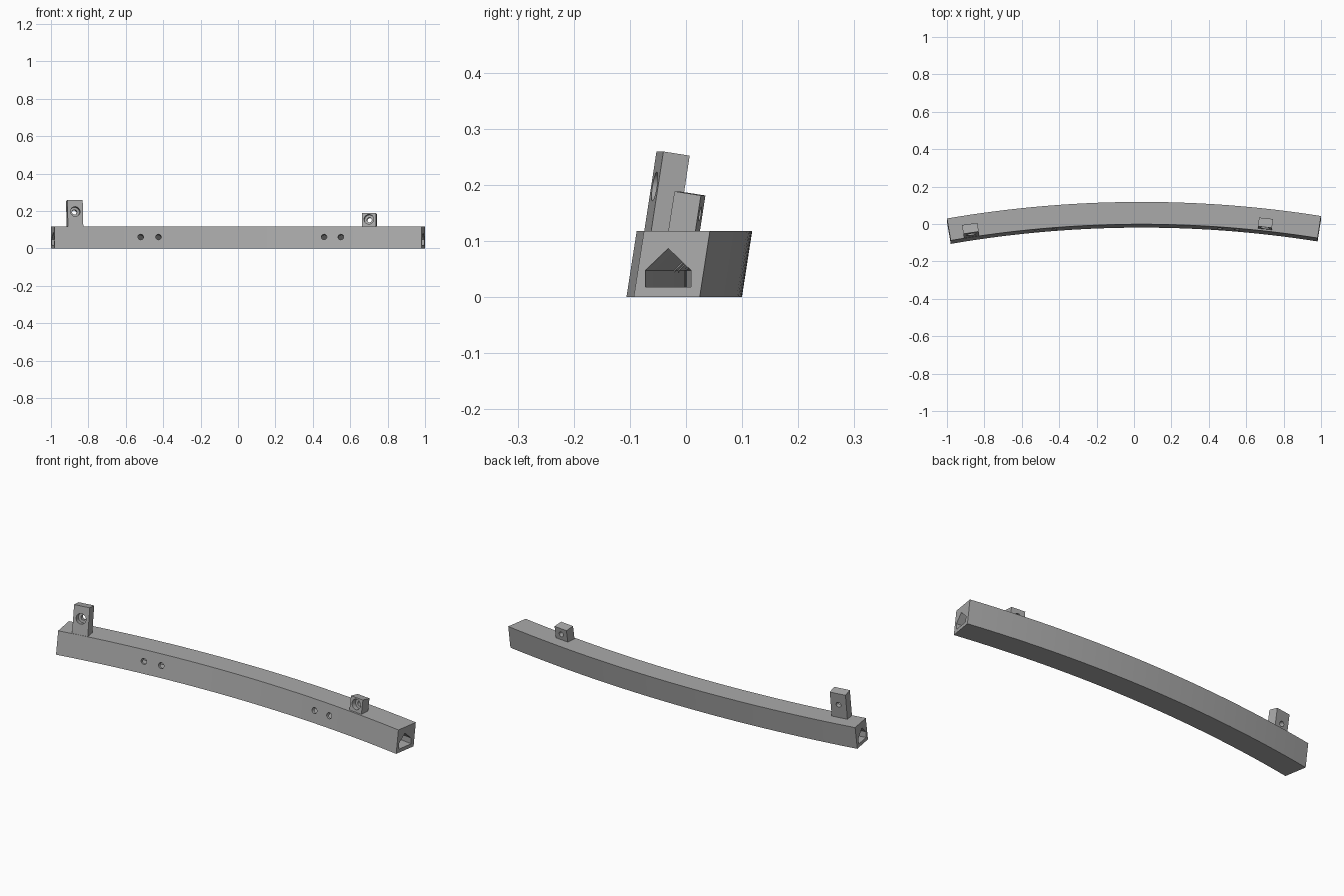
import bpy, bmesh, math
from mathutils import Matrix, Vector

if "Cube" in bpy.data.objects:
    bpy.data.objects.remove(bpy.data.objects["Cube"])

R = 6.15                      # radius of the upper back edge
CX, CY = 0.04, 0.118 - R      # centre of the bend
A0, A1 = -math.asin(1.04 / R), math.asin(0.96 / R)
H = 0.118                     # bar height
LEAN = 0.155                  # backward lean (tangent)

grey = bpy.data.materials.new("grey")
grey.diffuse_color = (0.40, 0.40, 0.40, 1)
grey.use_nodes = True
grey.node_tree.nodes["Principled BSDF"].inputs["Base Color"].default_value = grey.diffuse_color


def to_object(name, bm):
    bmesh.ops.recalc_face_normals(bm, faces=bm.faces)
    mesh = bpy.data.meshes.new(name)
    bm.to_mesh(mesh)
    bm.free()
    mesh.materials.append(grey)
    obj = bpy.data.objects.new(name, mesh)
    bpy.context.collection.objects.link(obj)
    return obj


def sweep(name, profile, a0, a1, steps):
    """Sweep (radial offset, y shift, z) points along the bend."""
    bm = bmesh.new()
    rings = []
    for i in range(steps + 1):
        a = a0 + (a1 - a0) * i / steps
        rings.append([bm.verts.new((CX + (R + r) * math.sin(a),
                                    CY + (R + r) * math.cos(a) + dy, z))
                      for r, dy, z in profile])
    n = len(profile)
    for p, q in zip(rings, rings[1:]):
        for j in range(n):
            k = (j + 1) % n
            bm.faces.new((p[j], p[k], q[k], q[j]))
    bm.faces.new(rings[0])
    bm.faces.new(rings[-1])
    return to_object(name, bm)


def cut(obj, cutter):
    bpy.context.view_layer.objects.active = obj
    mod = obj.modifiers.new("cut", 'BOOLEAN')
    mod.operation, mod.solver, mod.object = 'DIFFERENCE', 'EXACT', cutter
    bpy.ops.object.modifier_apply(modifier=mod.name)
    bpy.data.objects.remove(cutter)


def frame(loc, yaw):
    """Placement turned along the bend and leaning backward."""
    return (Matrix.Translation(loc) @ Matrix.Rotation(yaw, 4, 'Z')
            @ Matrix.Rotation(-math.atan(LEAN), 4, 'X'))


def drill(radius, y0, y1, z, place):
    """Round cutter running along local y from y0 to y1."""
    bm = bmesh.new()
    m = (place @ Matrix.Translation((0, (y0 + y1) / 2, z))
         @ Matrix.Rotation(math.pi / 2, 4, 'X'))
    bmesh.ops.create_cone(bm, cap_ends=True, segments=32, radius1=radius,
                          radius2=radius, depth=y1 - y0, matrix=m)
    return to_object("drill", bm)


def yaw_at(x):
    return -math.asin((x - CX) / R)


# Curved leaning bar with a house-shaped channel through it
low = -LEAN * H
bar = sweep("curved_bar", [(0, 0, H), (-0.119, 0, H), (-0.119, low, 0), (0, low, 0)],
            A0, A1, 32)
channel = sweep("channel", [(-0.116, 0, 0.018), (-0.034, 0, 0.018), (-0.034, 0, 0.048),
                            (-0.075, 0, 0.087), (-0.116, 0, 0.048)],
                A0 - 0.003, A1 + 0.003, 32)
cut(bar, channel)

# Small holes in the front wall
for x in (-0.52, -0.425, 0.46, 0.55):
    z = 0.061
    ri = R - 0.119
    y = CY + math.sqrt(ri ** 2 - (x - CX) ** 2) - LEAN * (H - z)
    cut(bar, drill(0.015, -0.03, 0.045, 0, frame((x, y, z), yaw_at(x))))

# Upright lugs with a counterbored hole
for name, x, y, top, width, hole_z in (("tall_lug", -0.875, -0.023, 0.256, 0.083, -0.063),
                                       ("short_lug", 0.703, 0.007, 0.185, 0.075, -0.033)):
    place = frame((x, y, top), yaw_at(x))
    depth, length = 0.048, top - 0.106
    bm = bmesh.new()
    bmesh.ops.create_cube(bm, size=1, matrix=place @ Matrix.Translation((0, 0, -length / 2))
                          @ Matrix.Diagonal((width, depth, length, 1)))
    lug = to_object(name, bm)
    cut(lug, drill(0.026, -0.05, 0.002, hole_z, place))
    cut(lug, drill(0.013, -0.05, 0.05, hole_z, place))

# Crisp edges, smooth bores
for obj in bpy.context.collection.objects:
    bpy.ops.object.select_all(action='DESELECT')
    obj.select_set(True)
    bpy.context.view_layer.objects.active = obj
    bpy.ops.object.shade_smooth_by_angle(angle=math.radians(30))
